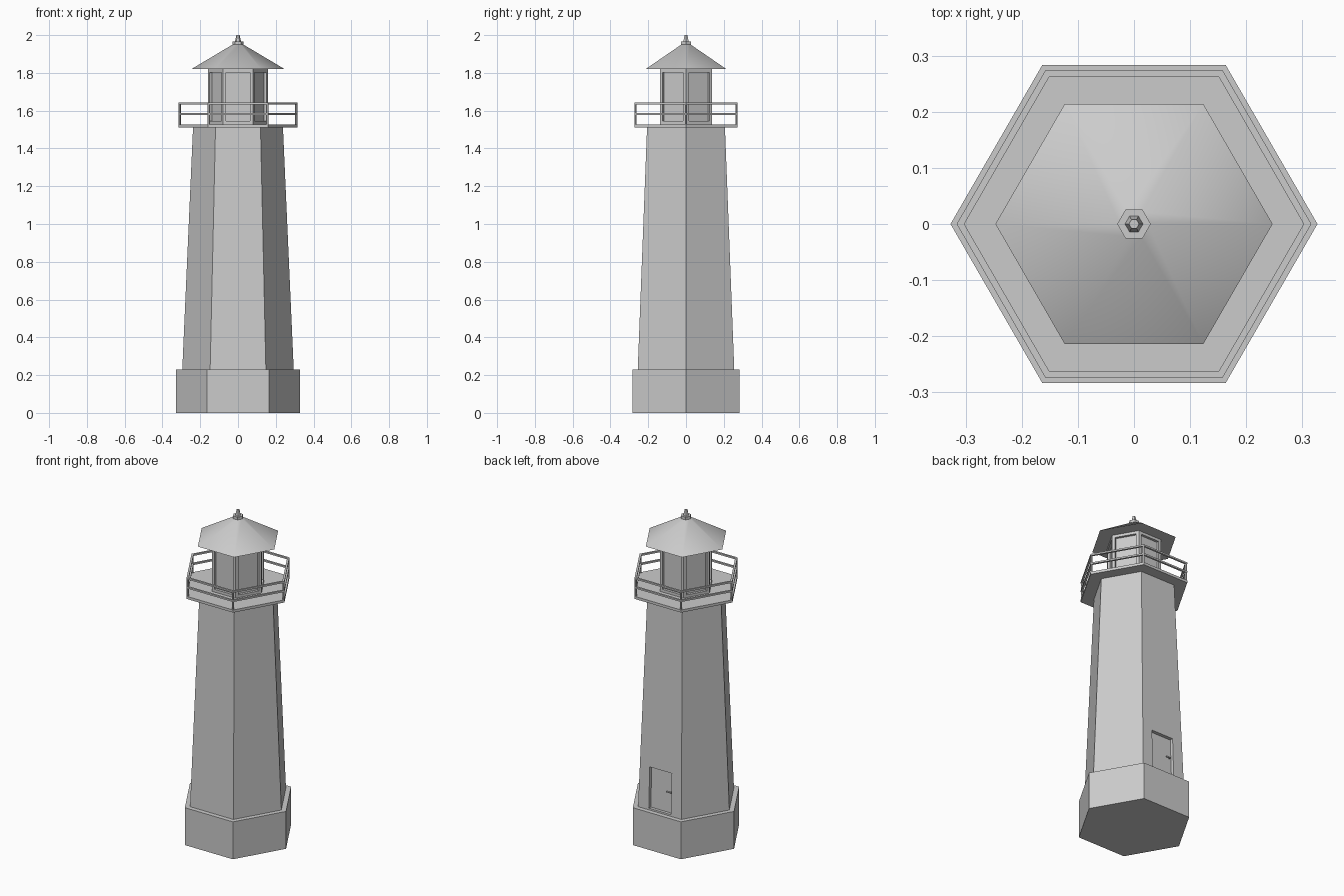
import bpy, bmesh, math
from mathutils import Vector

if "Cube" in bpy.data.objects:
    bpy.data.objects.remove(bpy.data.objects["Cube"], do_unlink=True)

GREY = (0.6, 0.6, 0.6, 1)
mat = bpy.data.materials.new("stone grey")
mat.use_nodes = True
mat.diffuse_color = GREY
mat.node_tree.nodes["Principled BSDF"].inputs["Base Color"].default_value = GREY


def finish(bm, name):
    """Turn a bmesh into a named, coloured object."""
    bmesh.ops.recalc_face_normals(bm, faces=bm.faces)
    mesh = bpy.data.meshes.new(name)
    bm.to_mesh(mesh)
    bm.free()
    mesh.materials.append(mat)
    ob = bpy.data.objects.new(name, mesh)
    bpy.context.collection.objects.link(ob)
    return ob


def hexagonal(profile, ring=False, centre=(0, 0)):
    """Sweep (radius, height) points around six corners; a ring has no caps."""
    bm = bmesh.new()
    loops = []
    for r, z in profile:
        loops.append([bm.verts.new((centre[0] + r * math.cos(k * math.pi / 3),
                                    centre[1] + r * math.sin(k * math.pi / 3), z))
                      for k in range(6)])
    pairs = list(zip(loops, loops[1:]))
    if ring:
        pairs.append((loops[-1], loops[0]))
    else:
        bm.faces.new(loops[0][::-1])
        bm.faces.new(loops[-1])
    for a, b in pairs:
        for k in range(6):
            n = (k + 1) % 6
            bm.faces.new((a[k], a[n], b[n], b[k]))
    bmesh.ops.recalc_face_normals(bm, faces=bm.faces)
    return bm


def box(name, centre, size):
    bm = bmesh.new()
    bmesh.ops.create_cube(bm, size=1)
    for v in bm.verts:
        v.co = Vector(c + p * s for c, p, s in zip(centre, v.co, size))
    return finish(bm, name)


# Plinth
finish(hexagonal([(0.327, 0), (0.327, 0.23)]), "plinth")

# Tapered tower, with a recessed doorway cut in its back wall
DOOR_HALF, DOOR_LOW, DOOR_HIGH = 0.075, 0.24, 0.49
bm = hexagonal([(0.295, 0.23), (0.238, 1.512)])
for co, no in (((DOOR_HALF, 0, 0), (1, 0, 0)), ((-DOOR_HALF, 0, 0), (1, 0, 0)),
               ((0, 0, DOOR_LOW), (0, 0, 1)), ((0, 0, DOOR_HIGH), (0, 0, 1))):
    back = [f for f in bm.faces if f.normal.y > 0.95]
    geom = back + list({e for f in back for e in f.edges})
    geom += list({v for f in back for v in f.verts})
    bmesh.ops.bisect_plane(bm, geom=geom, plane_co=co, plane_no=no)
    bm.normal_update()
door = [f for f in bm.faces if f.normal.y > 0.95
        and abs(f.calc_center_median().x) < 0.01
        and DOOR_LOW < f.calc_center_median().z < DOOR_HIGH]
bmesh.ops.inset_individual(bm, faces=door, thickness=0, depth=-0.02)
finish(bm, "tower")

# Door lever
box("door_handle", (-0.05, 0.239, 0.365), (0.03, 0.006, 0.007))
box("door_handle_stem", (-0.062, 0.234, 0.365), (0.007, 0.014, 0.007))

# Balcony floor, two rails and corner posts
finish(hexagonal([(0.316, 1.512), (0.316, 1.528)]), "balcony_floor")
for name, z in (("middle_rail", 1.577), ("top_rail", 1.633)):
    finish(hexagonal([(0.3025, z), (0.316, z), (0.316, z + 0.01), (0.3025, z + 0.01)],
                     ring=True), name)
for k in range(6):
    a = k * math.pi / 3
    spot = (0.309 * math.cos(a), 0.309 * math.sin(a))
    finish(hexagonal([(0.0065, 1.525), (0.0065, 1.638)], centre=spot), f"rail_post_{k + 1}")

# Lantern room with a recessed window in every wall
bm = hexagonal([(0.16, 1.528), (0.16, 1.82)])
walls = [f for f in bm.faces if abs(f.normal.z) < 0.1]
bmesh.ops.inset_individual(bm, faces=walls, thickness=0.024)
bmesh.ops.inset_individual(bm, faces=walls, thickness=0, depth=-0.015)
finish(bm, "lantern_room")

# Softly shaded roof
roof = finish(hexagonal([(0.247, 1.82), (0.025, 1.952)]), "roof")
bpy.ops.object.select_all(action="DESELECT")
roof.select_set(True)
bpy.context.view_layer.objects.active = roof
bpy.ops.object.shade_smooth_by_angle(angle=math.radians(35))

# Finial
finish(hexagonal([(0.03, 1.945), (0.03, 1.966)]), "finial_base")
finish(hexagonal([(0.016, 1.966), (0.009, 2.0)]), "finial_spike")
